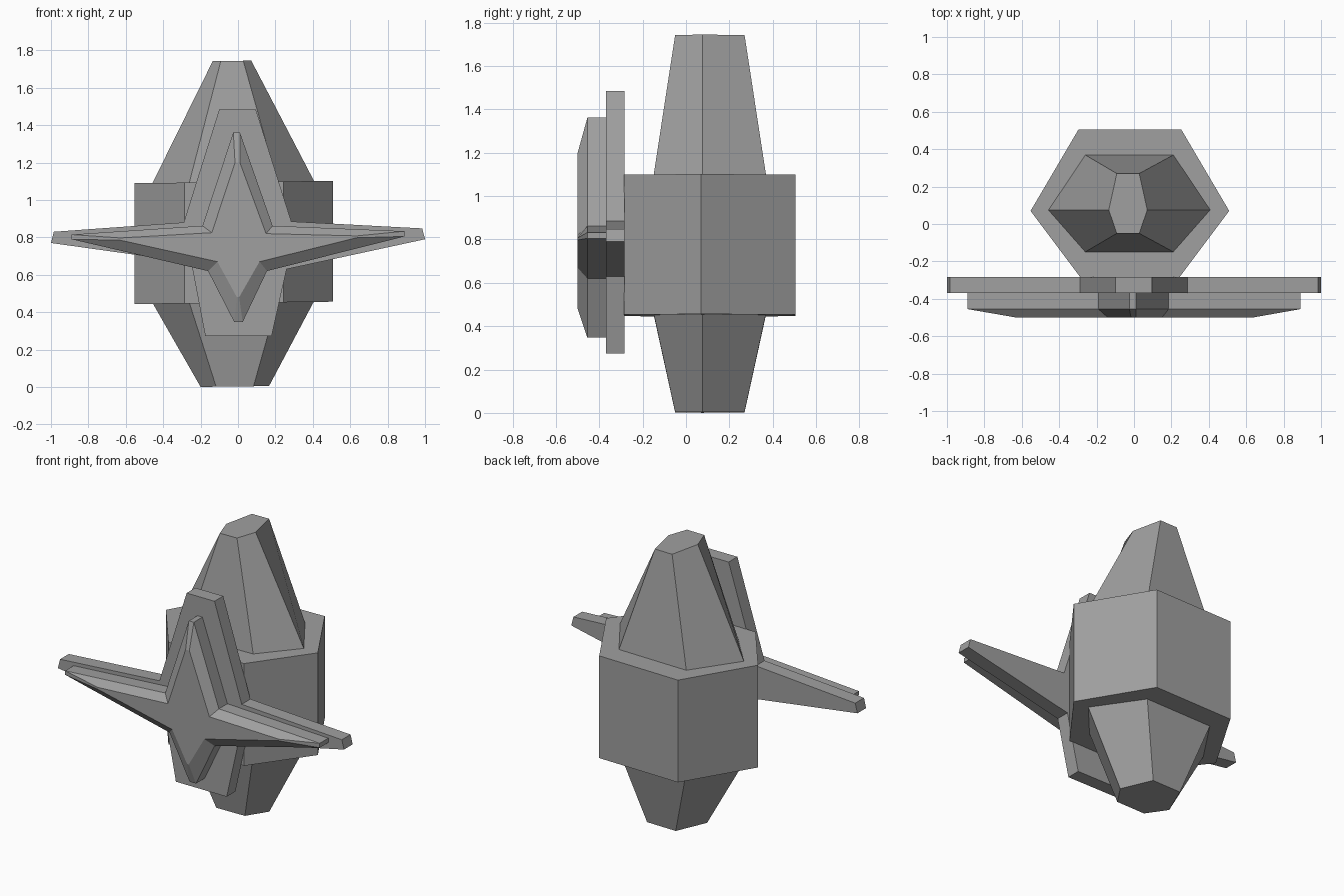
import bpy, bmesh

cube = bpy.data.objects.get("Cube")
if cube:
    bpy.data.objects.remove(cube, do_unlink=True)

# Single grey material
GREY = (0.35, 0.35, 0.35, 1)
mat = bpy.data.materials.new("stone grey")
mat.use_nodes = True
mat.diffuse_color = GREY
mat.node_tree.nodes["Principled BSDF"].inputs["Base Color"].default_value = GREY


def loft(name, rings):
    """Closed solid through matching rings of 3D points."""
    bm = bmesh.new()
    loops = [[bm.verts.new(p) for p in ring] for ring in rings]
    n = len(loops[0])
    for a, b in zip(loops, loops[1:]):
        for i in range(n):
            j = (i + 1) % n
            bm.faces.new((a[i], a[j], b[j], b[i]))
    bm.faces.new(loops[0][::-1])
    bm.faces.new(loops[-1])
    bmesh.ops.recalc_face_normals(bm, faces=bm.faces)
    mesh = bpy.data.meshes.new(name)
    bm.to_mesh(mesh)
    bm.free()
    mesh.materials.append(mat)
    obj = bpy.data.objects.new(name, mesh)
    bpy.context.collection.objects.link(obj)
    return obj


def hexagon(cx, half, half_back, half_front, front, mid, back, z, lean=0.012):
    """Six-sided ring with side corners at mid depth, leaning slightly sideways."""
    pts = [(cx - half, mid), (cx - half_front, front), (cx + half_front, front),
           (cx + half, mid), (cx + half_back, back), (cx - half_back, back)]
    return [(x, y, z + lean * x) for x, y in pts]


def star(y, pts):
    return [(x, y, z) for x, z in pts]


# Hexagonal drum and the two tapered ends
body = [(-0.022, 0.531, 0.275, 0.265, -0.285, 0.07, 0.505, z) for z in (0.45, 1.096)]
loft("body", [hexagon(*r) for r in body])

end_base = (-0.025, 0.435, 0.237, 0.237, -0.15, 0.075, 0.37)
loft("top_taper", [hexagon(*end_base, 1.09),
                   hexagon(-0.032, 0.103, 0.06, 0.06, -0.05, 0.075, 0.27, 1.744)])
loft("bottom_taper", [hexagon(*end_base, 0.46),
                      hexagon(-0.017, 0.183, 0.1, 0.1, -0.05, 0.075, 0.27, 0.003)])

# Broad four-pointed backing plate
plate = [(-0.10, 1.485), (0.095, 1.485), (0.285, 0.885), (0.985, 0.848),
         (1.0, 0.79), (0.26, 0.63), (0.18, 0.273), (-0.175, 0.273),
         (-0.25, 0.665), (-1.0, 0.77), (-0.985, 0.83), (-0.29, 0.88)]
loft("star_plate", [star(-0.283, plate), star(-0.37, plate)])

# Slimmer star with a sloped rim
rim = [(-0.025, 1.362), (0.01, 1.362), (0.185, 0.862), (0.89, 0.833),
       (0.89, 0.805), (0.155, 0.62), (0.025, 0.347), (-0.02, 0.347),
       (-0.16, 0.62), (-0.89, 0.79), (-0.89, 0.815), (-0.19, 0.862)]
face = [(-0.016, 1.2), (0.01, 1.2), (0.15, 0.82), (0.635, 0.808),
        (0.635, 0.798), (0.115, 0.67), (0.006, 0.48), (-0.006, 0.48),
        (-0.11, 0.67), (-0.63, 0.785), (-0.63, 0.797), (-0.14, 0.825)]
loft("star_front", [star(-0.365, rim), star(-0.455, rim), star(-0.5, face)])
